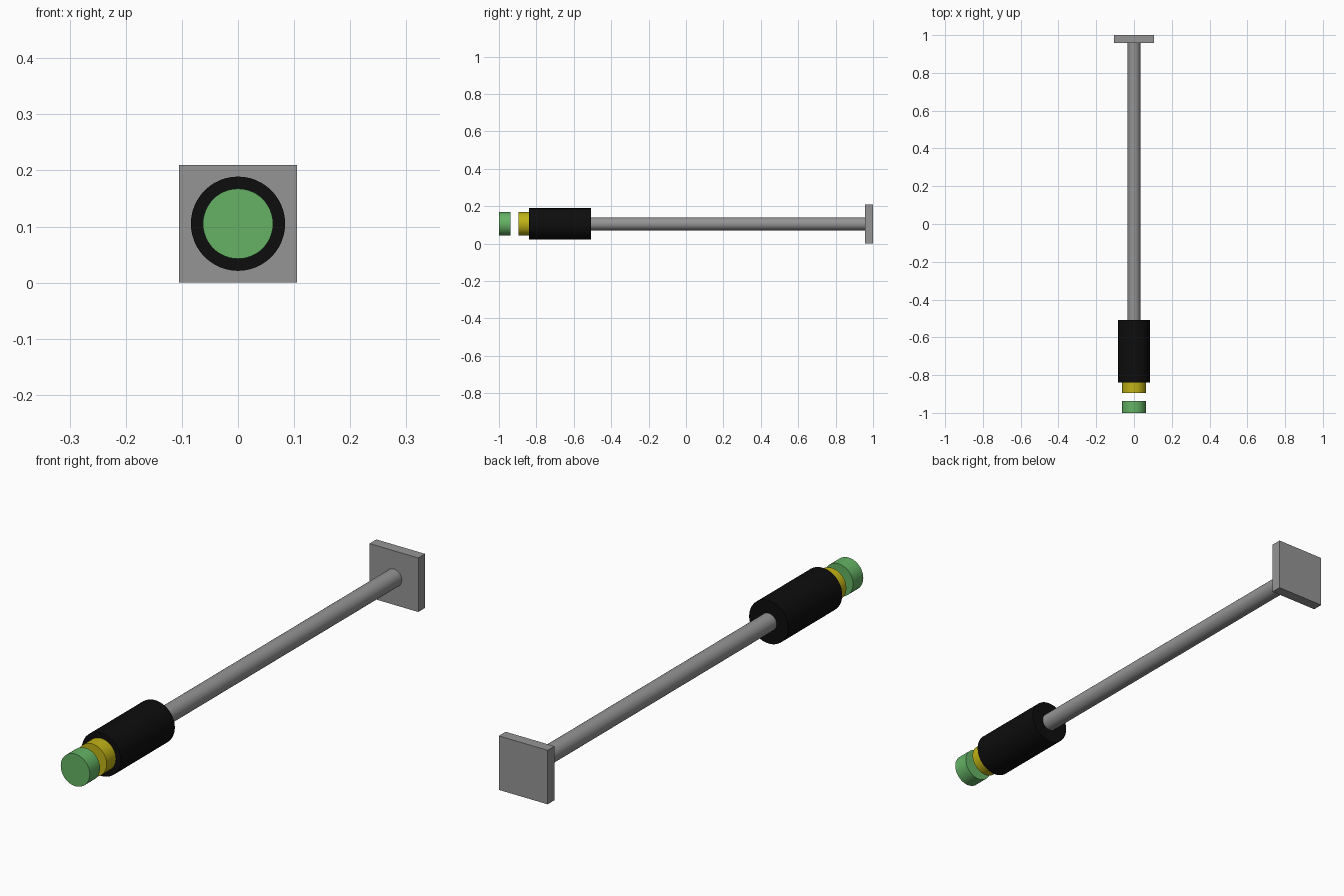
import bpy
import math

cube = bpy.data.objects.get("Cube")
if cube:
    bpy.data.objects.remove(cube, do_unlink=True)

AXIS_Z = 0.105


def material(name, rgb):
    mat = bpy.data.materials.new(name)
    mat.use_nodes = True
    color = (*rgb, 1.0)
    mat.diffuse_color = color
    mat.node_tree.nodes["Principled BSDF"].inputs["Base Color"].default_value = color
    return mat


def cylinder(name, radius, y0, y1, mat):
    """Closed cylinder along y, from y0 to y1."""
    bpy.ops.mesh.primitive_cylinder_add(
        vertices=48, radius=radius, depth=y1 - y0,
        location=(0, (y0 + y1) / 2, AXIS_Z), rotation=(math.pi / 2, 0, 0))
    obj = bpy.context.object
    obj.name = name
    obj.data.materials.append(mat)
    bpy.ops.object.shade_smooth_by_angle(angle=math.radians(30))
    return obj


grey = material("grey metal", (0.30, 0.30, 0.30))
black = material("black rubber", (0.004, 0.004, 0.004))
yellow = material("yellow", (0.53, 0.45, 0.008))
green = material("green", (0.13, 0.45, 0.13))

# Detached tip, collar, grip and rod, front to back
cylinder("front_tip", 0.0625, -1.0, -0.937, green)
cylinder("collar", 0.0625, -0.896, -0.84, yellow)
cylinder("grip", 0.084, -0.84, -0.508, black)
cylinder("rod", 0.034, -0.508, 0.96, grey)

# Square end plate
bpy.ops.mesh.primitive_cube_add(size=1, location=(0, 0.979, AXIS_Z))
plate = bpy.context.object
plate.name = "end_plate"
plate.scale = (0.21, 0.042, 0.21)
bpy.ops.object.transform_apply(location=False, rotation=False, scale=True)
plate.data.materials.append(grey)
